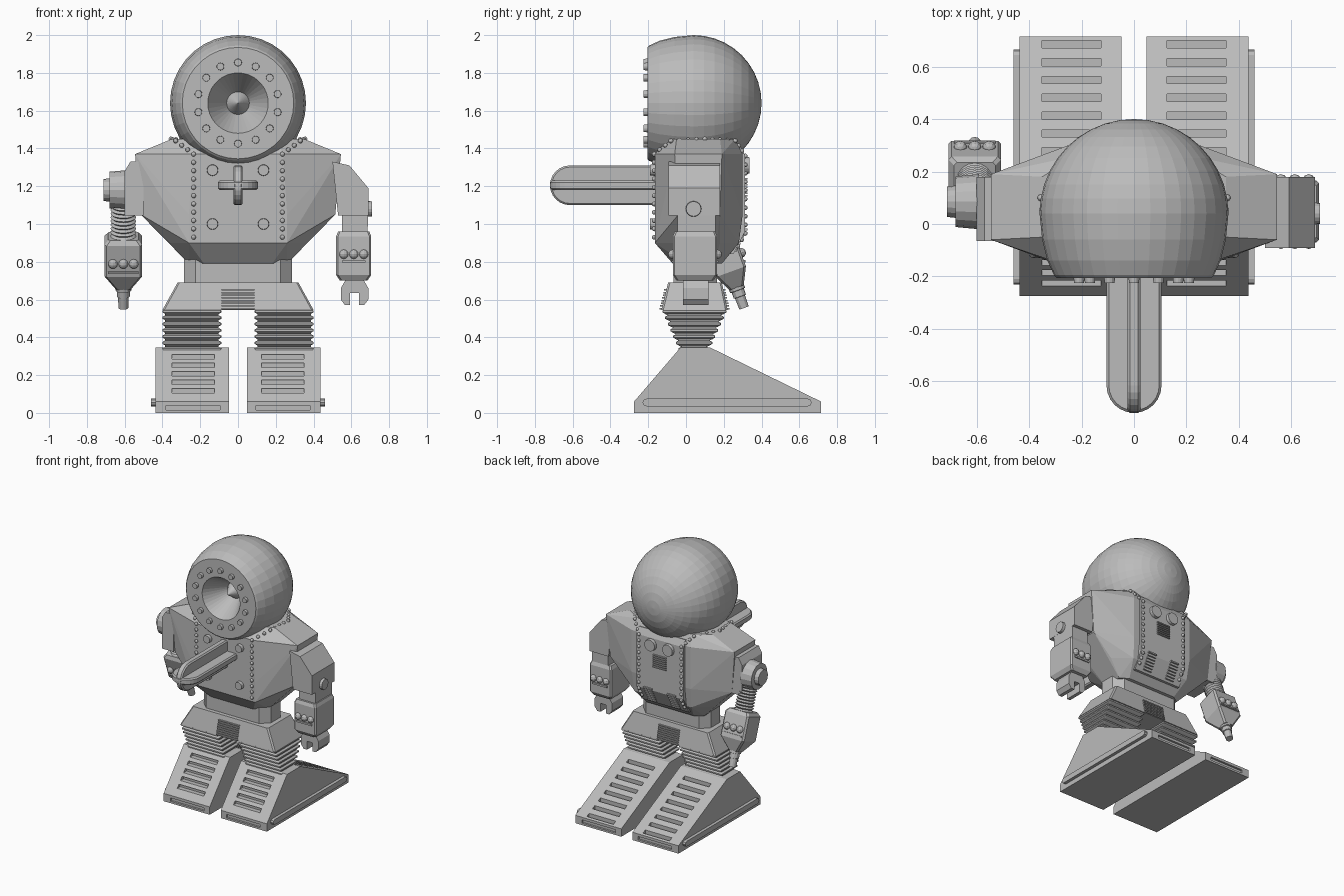
import bpy, bmesh, math
from mathutils import Matrix, Vector

cube = bpy.data.objects.get("Cube")
if cube:
    bpy.data.objects.remove(cube, do_unlink=True)

grey = bpy.data.materials.new("plain_grey")
grey.use_nodes = True
GREY = (0.5, 0.5, 0.5, 1)
grey.diffuse_color = GREY
grey.node_tree.nodes["Principled BSDF"].inputs["Base Color"].default_value = GREY


def finish(name, bm, matrix=None):
    if matrix:
        bm.transform(matrix)
    bmesh.ops.recalc_face_normals(bm, faces=bm.faces)
    me = bpy.data.meshes.new(name)
    bm.to_mesh(me)
    bm.free()
    me.materials.append(grey)
    ob = bpy.data.objects.new(name, me)
    bpy.context.collection.objects.link(ob)
    return ob


def skin(bm, rings, caps=True):
    """Join rings of points with quads."""
    vs = [[bm.verts.new(p) for p in ring] for ring in rings]
    n = len(vs[0])
    for a, b in zip(vs, vs[1:]):
        for i in range(n):
            bm.faces.new((a[i], a[(i + 1) % n], b[(i + 1) % n], b[i]))
    if caps:
        bm.faces.new(vs[0])
        bm.faces.new(vs[-1])


def prism(bm, pts, axis, lo, hi):
    """Extrude a 2D outline along x, y or z."""
    place = {"x": lambda u, v, a: (a, u, v), "y": lambda u, v, a: (u, a, v),
             "z": lambda u, v, a: (u, v, a)}[axis]
    skin(bm, [[place(u, v, a) for u, v in pts] for a in (lo, hi)])


def box(bm, x0, x1, y0, y1, z0, z1):
    prism(bm, [(x0, y0), (x1, y0), (x1, y1), (x0, y1)], "z", z0, z1)


def loft(bm, sections):
    """Stack chamfered rectangles: (z, x0, x1, y0, y1, chamfer)."""
    skin(bm, [[(x0 + c, y0, z), (x1 - c, y0, z), (x1, y0 + c, z), (x1, y1 - c, z),
               (x1 - c, y1, z), (x0 + c, y1, z), (x0, y1 - c, z), (x0, y0 + c, z)]
              for z, x0, x1, y0, y1, c in sections])


def lathe(bm, profile, n):
    skin(bm, [[(r * math.cos(k * math.tau / n), r * math.sin(k * math.tau / n), z)
               for k in range(n)] for r, z in profile], caps=False)
    bmesh.ops.remove_doubles(bm, verts=bm.verts, dist=1e-5)


def disc(bm, p, axis, r, depth, n=16):
    m = Matrix.Translation(p) @ Vector(axis).to_track_quat("Z", "Y").to_matrix().to_4x4()
    bmesh.ops.create_cone(bm, cap_ends=True, segments=n, radius1=r, radius2=r * 0.92,
                          depth=depth, matrix=m)


def dome(bm, p, r):
    bmesh.ops.create_uvsphere(bm, u_segments=10, v_segments=6, radius=r,
                              matrix=Matrix.Translation(p))


def lerp(a, b, t):
    return a + (b - a) * t


# Helmet: ball with a flat front ring and a conical recess
bm = bmesh.new()
ball = [(0.36 * math.cos(a), 0.04 + 0.36 * math.sin(a))
        for a in [i * math.pi / 20 for i in range(10)]]
lathe(bm, [(0, -0.13), (0.06, -0.04), (0.16, -0.205), (0.295, -0.205), (0.305, -0.195),
           (0.33, -0.14), (0.35, -0.06)] + ball + [(0, 0.4)], 36)
finish("helmet", bm, Matrix.Translation((0, 0, 1.64)) @ Matrix.Rotation(-math.pi / 2, 4, "X"))
bm = bmesh.new()
for k in range(14):
    a = k * math.tau / 14
    disc(bm, (0.215 * math.sin(a), -0.21, 1.64 + 0.215 * math.cos(a)), (0, -1, 0), 0.021, 0.03, 12)
finish("helmet_bolts", bm)

# Torso: faceted hull, each level given as front, side and back corners
bm = bmesh.new()
levels = [(1.45, 0.2, -0.1, 0.35, -0.05, 0.18, 0.22, 0.26),
          (1.37, 0.24, -0.165, 0.545, -0.06, 0.19, 0.25, 0.3),
          (1.05, 0.26, -0.165, 0.515, -0.04, 0.18, 0.25, 0.3),
          (0.9, 0.26, -0.165, 0.36, -0.04, 0.18, 0.24, 0.28),
          (0.79, 0.18, -0.07, 0.26, 0.0, 0.15, 0.2, 0.19)]
for z, fx, fy, sx, s0, s1, bx, by in levels:
    for s in (-1, 1):
        for x, y in ((fx, fy), (sx, s0), (sx, s1), (bx, by)):
            bm.verts.new((s * x, y, z))
bmesh.ops.convex_hull(bm, input=bm.verts)
bmesh.ops.dissolve_limit(bm, angle_limit=0.02, verts=bm.verts, edges=bm.edges)
finish("torso", bm)

# Raised back panel with caps, grille and two sloped vents
bm = bmesh.new()
prism(bm, [(0.25, 1.4), (0.29, 1.41), (0.313, 1.36), (0.313, 0.96), (0.25, 0.84), (0.2, 0.84)],
      "x", -0.2, 0.2)
finish("back_panel", bm)
bm = bmesh.new()
for s in (-1, 1):
    disc(bm, (s * 0.075, 0.315, 1.31), (0, 1, 0), 0.047, 0.04)
    for i in range(7):
        t = i / 6
        y, z = lerp(0.318, 0.262, t), lerp(0.97, 0.86, t)
        box(bm, s * 0.1 - 0.035, s * 0.1 + 0.035, y - 0.03, y + 0.008, z - 0.005, z + 0.005)
for i in range(7):
    box(bm, -0.055, 0.055, 0.3, 0.325, 1.145 + i * 0.015, 1.153 + i * 0.015)
finish("back_fittings", bm)

# Front buttons
bm = bmesh.new()
for x in (-0.135, 0.135):
    for z in (1.0, 1.285):
        disc(bm, (x, -0.17, z), (0, -1, 0), 0.031, 0.04)
finish("chest_buttons", bm)

# Rivet seams over each shoulder, front to back
bm = bmesh.new()
seam = [Vector(p) for p in ((0.235, -0.168, 0.93), (0.235, -0.168, 1.37), (0.33, -0.08, 1.44),
                            (0.355, 0.1, 1.45), (0.25, 0.26, 1.44), (0.18, 0.313, 1.36),
                            (0.18, 0.313, 0.95), (0.18, 0.255, 0.85))]
for a, b in zip(seam, seam[1:]):
    n = max(1, round((b - a).length / 0.045))
    for i in range(n):
        p = a.lerp(b, i / n)
        for s in (-1, 1):
            dome(bm, (s * p.x, p.y, p.z), 0.013)
finish("shoulder_rivets", bm)

# Cross-shaped chest probe with a rounded tip
tip = [(-0.615 - 0.105 * math.sin(a), 0.105 * math.cos(a))
       for a in [i * math.pi / 12 for i in range(13)]]
outline = [(-0.15, 0.105)] + tip + [(-0.15, -0.105)]
for name, axis, pts, mid in (("probe_upright", "x", [(y, 1.205 + h) for y, h in outline], 0),
                             ("probe_crossbar", "z", [(h, y) for y, h in outline], 1.205)):
    bm = bmesh.new()
    prism(bm, pts, axis, mid - 0.025, mid + 0.025)
    bev = finish(name, bm).modifiers.new("edge", "BEVEL")
    bev.width, bev.segments = 0.009, 1

# Waist, hips and crotch grille
bm = bmesh.new()
loft(bm, [(0.68, -0.285, 0.285, -0.065, 0.165, 0.06), (0.83, -0.285, 0.285, -0.065, 0.165, 0.06)])
finish("waist", bm)
bm = bmesh.new()
loft(bm, [(0.545, -0.4, 0.4, -0.13, 0.22, 0.01), (0.69, -0.32, 0.32, -0.095, 0.19, 0.01)])
finish("hips", bm)
bm = bmesh.new()
for i in range(8):
    t = i / 10
    z = lerp(0.548, 0.69, t)
    box(bm, -0.088, 0.088, lerp(-0.14, -0.105, t), lerp(0.23, 0.2, t), z, z + 0.008)
finish("crotch_grille", bm)

# Legs and feet
for side, s in (("right", -1), ("left", 1)):
    bm = bmesh.new()
    rings = []
    for i in range(7):
        t = i / 6.3
        z, y0, y1 = lerp(0.55, 0.34, t), lerp(-0.125, -0.035, t), lerp(0.215, 0.12, t)
        for dz, d in ((0, 0.014), (-0.008, 0), (-0.018, 0), (-0.026, 0.014)):
            x0, x1 = sorted((s * (0.088 + d), s * (0.4 - d)))
            rings.append((z + dz, x0, x1, y0 + d, y1 - d, 0.004))
    loft(bm, rings)
    finish(side + "_ribbed_leg", bm)

    bm = bmesh.new()
    x0, x1 = sorted((s * 0.047, s * 0.437))
    prism(bm, [(-0.275, 0), (-0.275, 0.06), (-0.03, 0.345), (0.13, 0.345), (0.715, 0.06),
               (0.715, 0)], "x", x0, x1)
    foot = finish(side + "_foot", bm)

    # Louvre slots cut into both slopes and both ends
    bm = bmesh.new()
    x0, x1 = sorted((s * 0.125, s * 0.35))
    for i in range(5):
        z = 0.118 + i * 0.045
        y = -0.275 + 0.245 * (z - 0.06) / 0.285
        box(bm, x0, x1, y - 0.04, y + 0.025, z - 0.012, z + 0.012)
    for i in range(8):
        y = 0.685 - i * 0.068
        z = 0.06 + 0.285 * (0.715 - y) / 0.585
        box(bm, x0, x1, y - 0.014, y + 0.014, z - 0.025, z + 0.04)
    for y in (-0.275, 0.715):
        box(bm, x0 - 0.03, x1 + 0.03, y - 0.015, y + 0.015, 0.015, 0.04)
    cutter = finish(side + "_slot_cutter", bm)
    cutter.hide_render = True
    mod = foot.modifiers.new("slots", "BOOLEAN")
    mod.object, mod.operation, mod.solver = cutter, "DIFFERENCE", "EXACT"
    deps = bpy.context.evaluated_depsgraph_get()
    foot.data = bpy.data.meshes.new_from_object(foot.evaluated_get(deps))
    foot.modifiers.clear()
    bpy.data.objects.remove(cutter, do_unlink=True)

    bm = bmesh.new()
    ends = [(c + 0.02 * math.cos(a), 0.055 + 0.02 * math.sin(a)) for c, a0 in
            ((0.645, -math.pi / 2), (-0.21, math.pi / 2))
            for a in [a0 + k * math.pi / 4 for k in range(5)]]
    prism(bm, ends, "x", *sorted((s * 0.42, s * 0.46)))
    finish(side + "_foot_rail", bm)

# Left arm with claw
bm = bmesh.new()
prism(bm, [(0.5, 1.33), (0.59, 1.31), (0.69, 1.19), (0.69, 1.045), (0.53, 1.045)], "y", -0.092, 0.18)
prism(bm, [(0.55, 0.94), (0.685, 0.94), (0.69, 1.06), (0.55, 1.06)], "y", -0.045, 0.155)
disc(bm, (0.692, 0.04, 1.08), (1, 0, 0), 0.043, 0.035)
finish("left_upper_arm", bm)
bm = bmesh.new()
loft(bm, [(0.7, 0.54, 0.685, -0.05, 0.145, 0.01), (0.73, 0.52, 0.705, -0.07, 0.165, 0.01),
          (0.935, 0.52, 0.705, -0.07, 0.165, 0.01), (0.96, 0.53, 0.695, -0.06, 0.155, 0.01)])
finish("left_forearm", bm)
bm = bmesh.new()
for y in (-0.07, 0.165):
    box(bm, 0.55, 0.675, y - 0.008, y + 0.008, 0.795, 0.808)
    for i in (-1, 0, 1):
        dome(bm, (0.613 + i * 0.053, y, 0.84), 0.025)
finish("left_forearm_studs", bm)
bm = bmesh.new()
half = [(0.05, 0.7), (0.073, 0.66), (0.073, 0.6), (0.05, 0.57), (0.023, 0.57), (0.023, 0.635)]
prism(bm, [(0.617 + x, z) for x, z in half] + [(0.617 - x, z) for x, z in reversed(half)],
      "y", -0.015, 0.12)
finish("left_claw", bm)

# Right arm with round shoulder joint, tilted hose, forearm and drill tip
bm = bmesh.new()
prism(bm, [(-0.5, 1.33), (-0.57, 1.33), (-0.6, 1.28), (-0.6, 1.045), (-0.5, 1.045)], "y", -0.065, 0.18)
disc(bm, (-0.635, 0.085, 1.18), (-1, 0, 0), 0.105, 0.09, 16)
disc(bm, (-0.69, 0.085, 1.18), (-1, 0, 0), 0.063, 0.045, 16)
finish("right_shoulder_joint", bm)
tilt = Matrix.Translation((-0.607, 0.08, 1.18)) @ Matrix.Rotation(math.radians(20), 4, "X")
bm = bmesh.new()
lathe(bm, [(0.068 if i % 2 else 0.054, -0.06 - i * 0.0105) for i in range(23)], 16)
finish("right_hose", bm, tilt)
bm = bmesh.new()
loft(bm, [(z, -w, w, -d, d, 0.012) for z, w, d in
          ((-0.26, 0.08, 0.07), (-0.285, 0.1, 0.085), (-0.46, 0.1, 0.085), (-0.55, 0.04, 0.04))])
finish("right_forearm", bm, tilt)
bm = bmesh.new()
for y in (-0.085, 0.085):
    box(bm, -0.08, 0.08, y - 0.008, y + 0.008, -0.44, -0.427)
    for i in (-1, 0, 1):
        dome(bm, (i * 0.055, y, -0.385), 0.026)
finish("right_forearm_studs", bm, tilt)
bm = bmesh.new()
lathe(bm, [(0, -0.53), (0.042, -0.53), (0.042, -0.565), (0.034, -0.567), (0.034, -0.6),
           (0.028, -0.602), (0.026, -0.665), (0, -0.665)], 12)
finish("right_drill_tip", bm, tilt)
